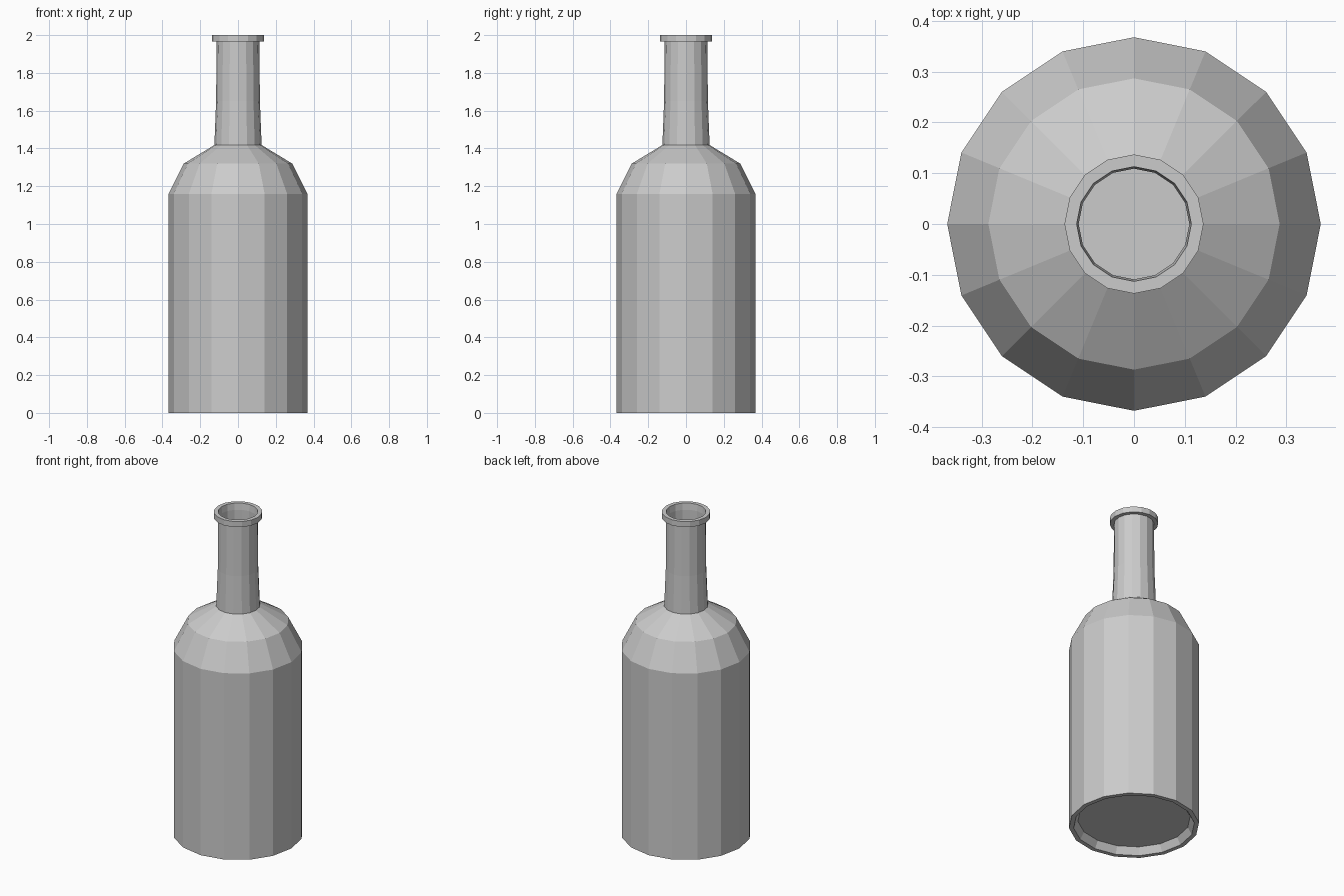
import bpy, bmesh, math
from mathutils import Vector

if "Cube" in bpy.data.objects:
    bpy.data.objects.remove(bpy.data.objects["Cube"])

SIDES = 16

def lathe(name, profile):
    """Spin an (r, z) profile around the z axis into a faceted solid."""
    bm = bmesh.new()
    verts = [bm.verts.new((r, 0, z)) for r, z in profile]
    edges = [bm.edges.new(pair) for pair in zip(verts, verts[1:])]
    bmesh.ops.spin(bm, geom=verts + edges, cent=Vector(), axis=(0, 0, 1),
                   angle=2 * math.pi, steps=SIDES)
    bmesh.ops.remove_doubles(bm, verts=bm.verts[:], dist=0.0005)
    bmesh.ops.recalc_face_normals(bm, faces=bm.faces[:])
    mesh = bpy.data.meshes.new(name)
    bm.to_mesh(mesh)
    bm.free()
    obj = bpy.data.objects.new(name, mesh)
    bpy.context.collection.objects.link(obj)
    return obj

# Recessed base, straight body and faceted shoulder
outside = [(0, 0.043), (0.318, 0.043), (0.342, 0), (0.368, 0),
           (0.368, 1.16), (0.287, 1.32), (0.125, 1.418)]
# Slightly tapering neck and square lip
neck_lip = [(0.116, 1.65), (0.113, 1.965), (0.137, 1.965),
            (0.137, 2.0), (0.113, 2.0)]
# Thin inner wall down to the floor
inside = [(0.109, 1.96), (0.111, 1.65), (0.120, 1.415), (0.283, 1.316),
          (0.363, 1.158), (0.363, 0.048), (0, 0.048)]

lathe("bottle", outside + neck_lip + inside)
